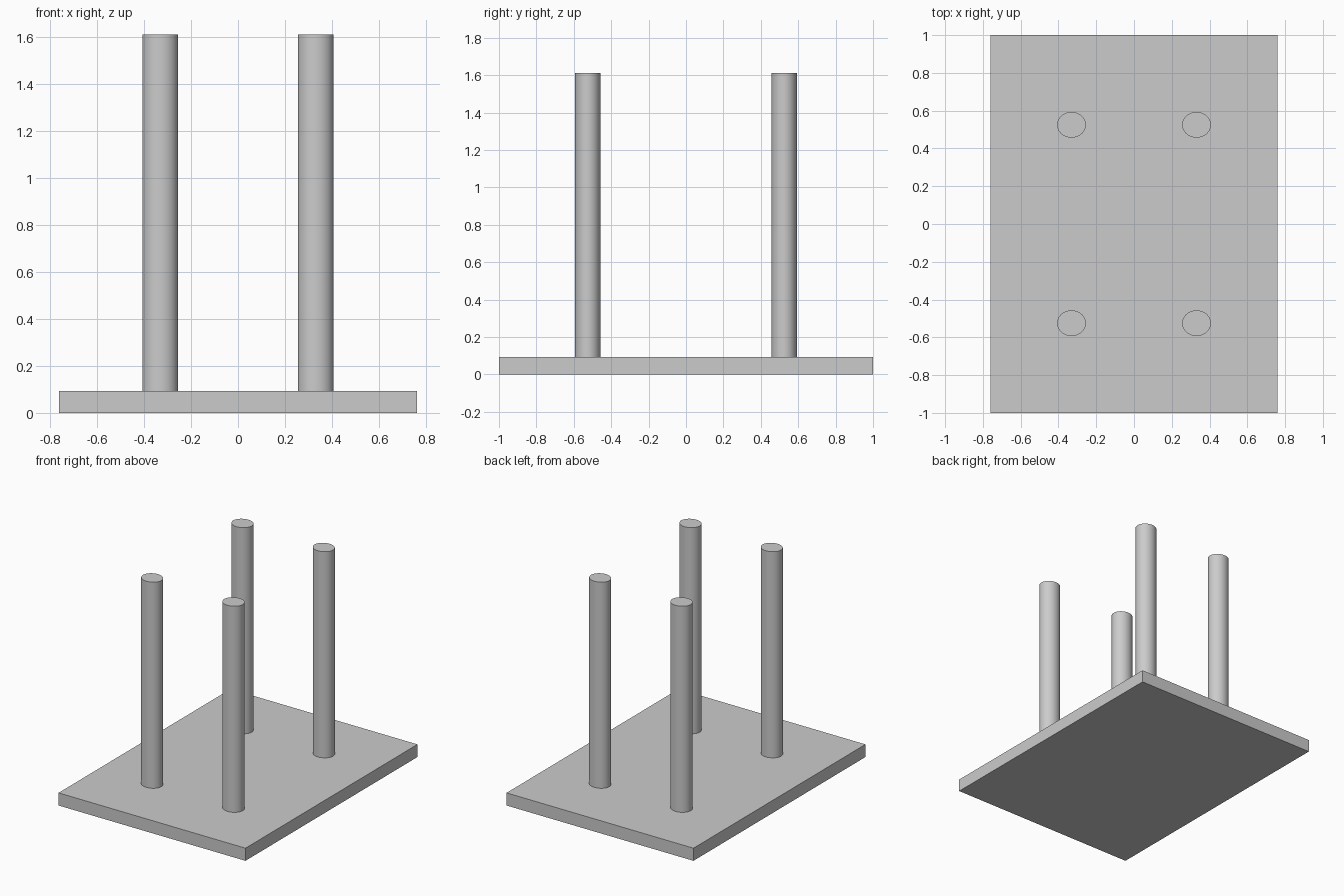
import bpy

cube = bpy.data.objects.get("Cube")
if cube:
    bpy.data.objects.remove(cube, do_unlink=True)

# One plain grey for every part
grey = bpy.data.materials.new("plain grey")
grey.use_nodes = True
colour = (0.6, 0.6, 0.6, 1)
grey.diffuse_color = colour
grey.node_tree.nodes["Principled BSDF"].inputs["Base Color"].default_value = colour

BASE_TOP = 0.093
POST_TOP = 1.61


def finish(name, scale):
    obj = bpy.context.object
    obj.name = obj.data.name = name
    obj.scale = scale
    bpy.ops.object.transform_apply(location=False, rotation=False, scale=True)
    obj.data.materials.append(grey)
    return obj


# Flat rectangular slab
bpy.ops.mesh.primitive_cube_add(size=1, location=(0, 0, BASE_TOP / 2))
finish("base_slab", (1.522, 2, BASE_TOP))

# Four slightly oval posts standing on the slab
height = POST_TOP - BASE_TOP
for depth_name, sy in (("front", -1), ("back", 1)):
    for side_name, sx in (("right", -1), ("left", 1)):
        bpy.ops.mesh.primitive_cylinder_add(
            vertices=64, radius=1, depth=height,
            location=(sx * 0.331, sy * 0.525, BASE_TOP + height / 2))
        finish(f"{depth_name}_{side_name}_post", (0.076, 0.068, 1))
        bpy.ops.object.shade_smooth_by_angle()
